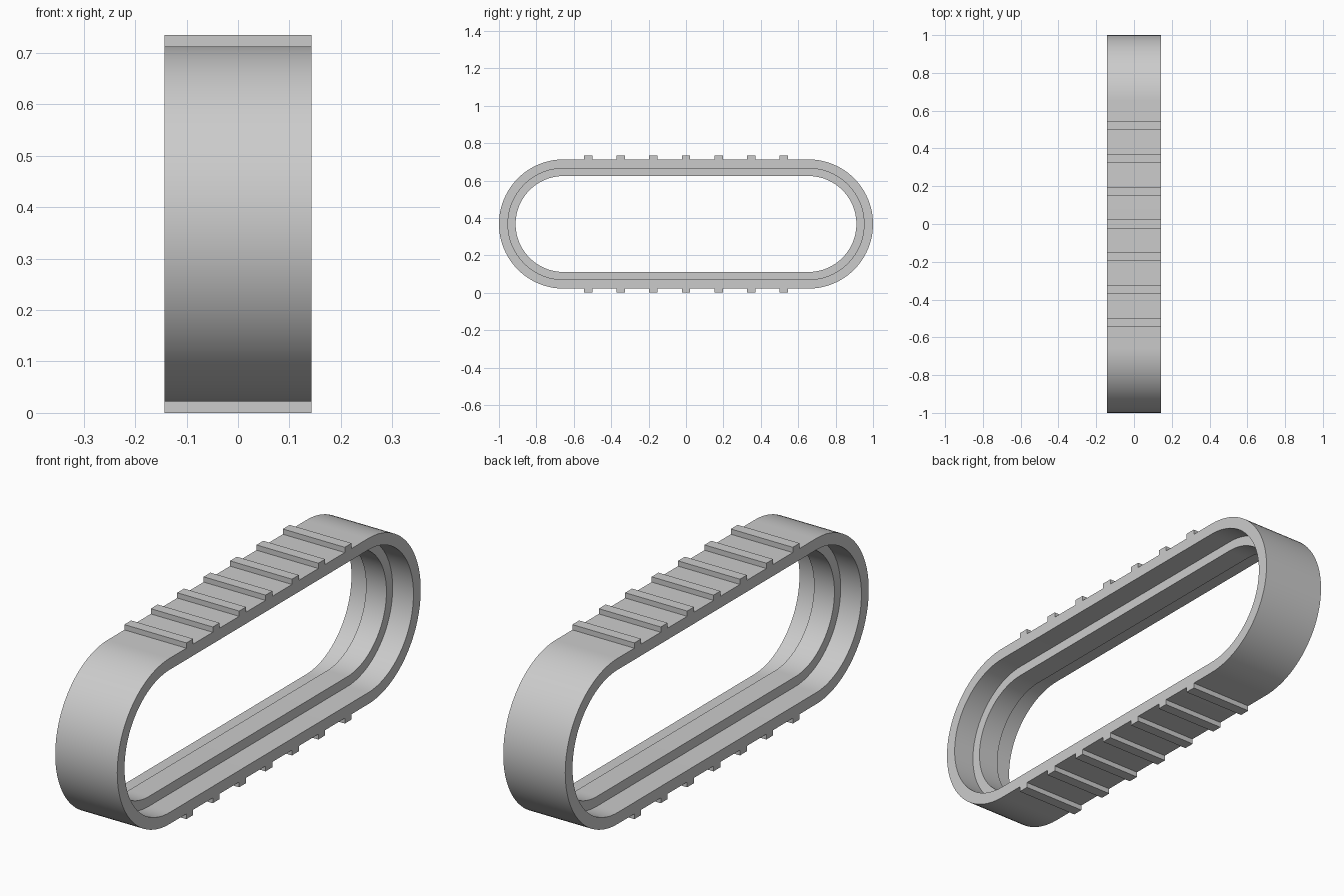
import bpy
import bmesh
from math import sin, cos, pi, radians

old = bpy.data.objects.get("Cube")
if old:
    bpy.data.objects.remove(old, do_unlink=True)

HALF_WIDTH = 0.143      # half of the band width along x
RIB_HALF = 0.047        # half of the inner rib width
OUTER, INNER, RIB = 0.3455, 0.2975, 0.2565   # end radii
STRAIGHT = 1 - OUTER    # half length of the straight runs
HEIGHT = 0.735
MID = HEIGHT / 2
SEGMENTS = 48           # per rounded end

# Single grey material
grey = bpy.data.materials.new("plain grey")
grey.use_nodes = True
colour = (0.6, 0.6, 0.6, 1)
grey.diffuse_color = colour
grey.node_tree.nodes["Principled BSDF"].inputs["Base Color"].default_value = colour


def add_object(name, bm):
    bmesh.ops.recalc_face_normals(bm, faces=bm.faces)
    mesh = bpy.data.meshes.new(name)
    bm.to_mesh(mesh)
    bm.free()
    mesh.materials.append(grey)
    obj = bpy.data.objects.new(name, mesh)
    bpy.context.collection.objects.link(obj)
    return obj


# Band: a T-shaped section swept around a rounded-end loop
section = [(-HALF_WIDTH, OUTER), (HALF_WIDTH, OUTER),
           (HALF_WIDTH, INNER), (RIB_HALF, INNER),
           (RIB_HALF, RIB), (-RIB_HALF, RIB),
           (-RIB_HALF, INNER), (-HALF_WIDTH, INNER)]
bm = bmesh.new()
rings = []
for side in (1, -1):
    for i in range(SEGMENTS + 1):
        a = -pi / 2 + pi * i / SEGMENTS
        rings.append([bm.verts.new((x, side * (STRAIGHT + r * cos(a)),
                                    MID + side * r * sin(a)))
                      for x, r in section])
for k, ring in enumerate(rings):
    after = rings[(k + 1) % len(rings)]
    for j in range(len(section)):
        n = (j + 1) % len(section)
        bm.faces.new((ring[j], ring[n], after[n], after[j]))
band = add_object("band", bm)

# Smooth the rounded ends while keeping the section edges crisp
bpy.ops.object.select_all(action='DESELECT')
band.select_set(True)
bpy.context.view_layer.objects.active = band
bpy.ops.object.shade_smooth_by_angle(angle=radians(30))

# Grip bars across the top and bottom runs
BAR_DEPTH, BAR_SIZE, SPACING = 0.045, 0.03, 0.174
for place, z in (("top", HEIGHT - BAR_SIZE / 2), ("bottom", BAR_SIZE / 2)):
    for i in range(-3, 4):
        bm = bmesh.new()
        bmesh.ops.create_cube(bm, size=1)
        bmesh.ops.scale(bm, vec=(2 * HALF_WIDTH, BAR_DEPTH, BAR_SIZE), verts=bm.verts)
        bmesh.ops.translate(bm, vec=(0, i * SPACING, z), verts=bm.verts)
        add_object(f"{place}_grip_bar_{i + 4}", bm)
